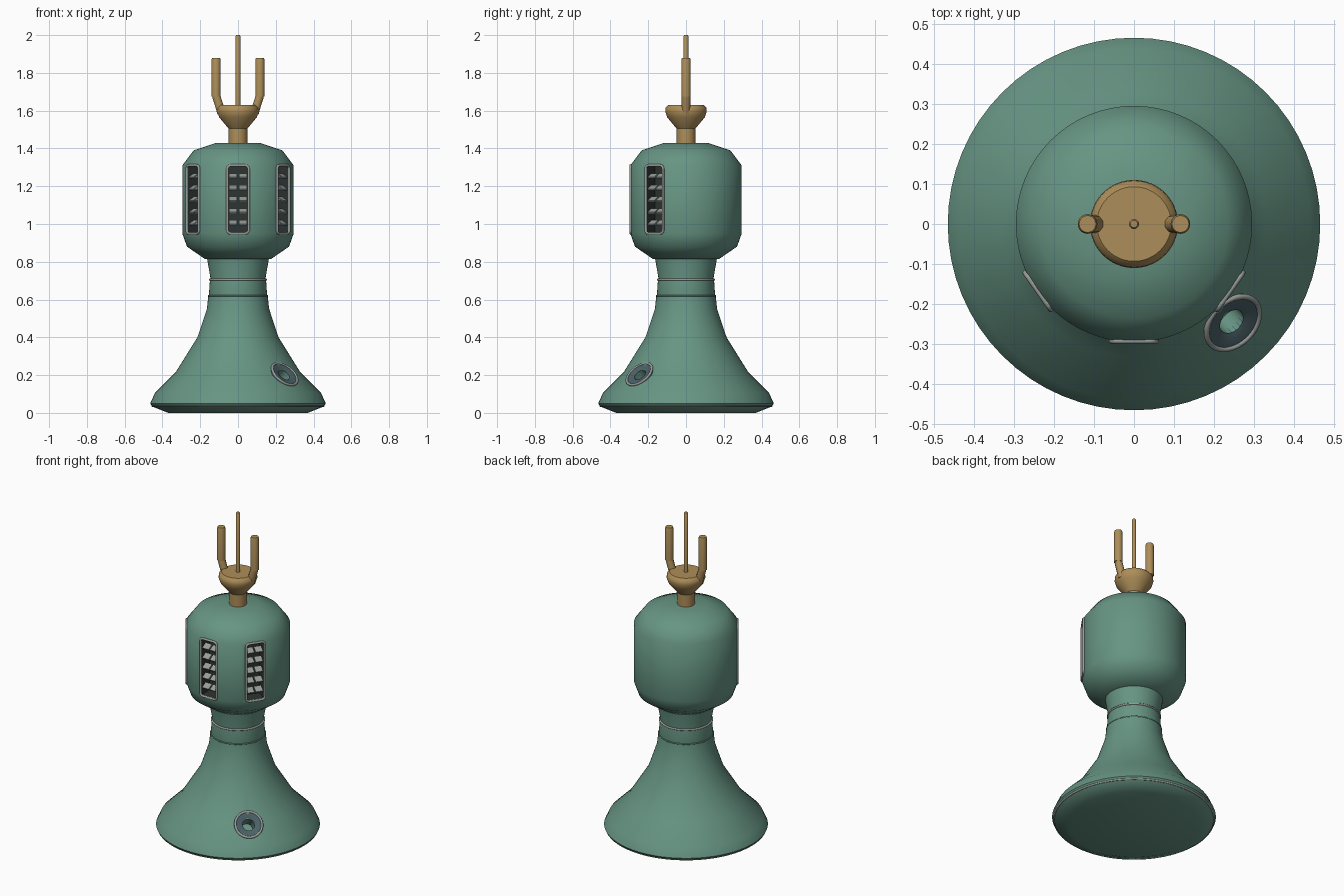
import bpy, bmesh
from math import radians, pi, cos, sin
from mathutils import Matrix, Vector

old = bpy.data.objects.get("Cube")
if old:
    bpy.data.objects.remove(old, do_unlink=True)


def material(name, rgb):
    m = bpy.data.materials.new(name)
    m.use_nodes = True
    m.diffuse_color = (*rgb, 1)
    bsdf = next(n for n in m.node_tree.nodes if n.type == 'BSDF_PRINCIPLED')
    bsdf.inputs["Base Color"].default_value = (*rgb, 1)
    return m


GREEN = material("sea green", (0.135, 0.30, 0.23))
BRASS = material("brass", (0.42, 0.27, 0.10))
SILVER = material("silver grey", (0.32, 0.34, 0.32))
SLATE = material("slate", (0.07, 0.12, 0.135))
DARK = material("dark interior", (0.025, 0.035, 0.032))


def link(name, data, mat, matrix=Matrix()):
    ob = bpy.data.objects.new(name, data)
    data.materials.append(mat)
    bpy.context.collection.objects.link(ob)
    ob.matrix_world = matrix
    return ob


def activate(ob):
    bpy.ops.object.select_all(action='DESELECT')
    ob.select_set(True)
    bpy.context.view_layer.objects.active = ob


def smooth(ob, angle=40):
    activate(ob)
    bpy.ops.object.shade_smooth_by_angle(angle=radians(angle))
    return ob


def lathe(name, profile, mat, matrix=Matrix(), steps=64, closed=False):
    """Spin a (radius, height) profile around the local z axis."""
    bm = bmesh.new()
    vs = [bm.verts.new((r, 0, z)) for r, z in profile]
    pairs = list(zip(vs, vs[1:])) + ([(vs[-1], vs[0])] if closed else [])
    edges = [bm.edges.new(p) for p in pairs]
    bmesh.ops.spin(bm, geom=vs + edges, cent=(0, 0, 0), axis=(0, 0, 1),
                   angle=2 * pi, steps=steps, use_duplicate=False)
    bmesh.ops.remove_doubles(bm, verts=bm.verts[:], dist=1e-4)
    bmesh.ops.recalc_face_normals(bm, faces=bm.faces[:])
    me = bpy.data.meshes.new(name)
    bm.to_mesh(me)
    bm.free()
    return smooth(link(name, me, mat, matrix))


def ring(name, radius, thick, mat, matrix):
    loop = [(radius + thick * cos(a * pi / 5), thick * sin(a * pi / 5)) for a in range(10)]
    return lathe(name, loop, mat, matrix, closed=True)


def box(name, size, mat, matrix):
    bm = bmesh.new()
    bmesh.ops.create_cube(bm, size=1, matrix=Matrix.Diagonal((*size, 1)))
    me = bpy.data.meshes.new(name)
    bm.to_mesh(me)
    bm.free()
    return link(name, me, mat, matrix)


def tube(name, points, radius, mat, matrix=Matrix(), cyclic=False):
    cu = bpy.data.curves.new(name, 'CURVE')
    cu.dimensions = '3D'
    cu.bevel_depth, cu.bevel_resolution, cu.use_fill_caps = radius, 3, True
    sp = cu.splines.new('POLY')
    sp.points.add(len(points) - 1)
    for p, co in zip(sp.points, points):
        p.co = (*co, 1)
    sp.use_cyclic_u = cyclic
    ob = link(name, cu, mat, matrix)
    activate(ob)
    bpy.ops.object.convert(target='MESH')
    return smooth(bpy.context.object)


def cut(ob, cutter):
    cutter.hide_render = True
    mod = ob.modifiers.new("opening", 'BOOLEAN')
    mod.operation, mod.solver, mod.object = 'DIFFERENCE', 'EXACT', cutter
    mod.material_mode = 'TRANSFER'
    activate(ob)
    bpy.ops.object.modifier_apply(modifier=mod.name)
    bpy.data.objects.remove(cutter, do_unlink=True)


up = lambda z: Matrix.Translation((0, 0, z))

# Flared base, collar and neck
base = lathe("flared_base", [(0, 0), (0.37, 0), (0.455, 0.034), (0.465, 0.05), (0.44, 0.105),
                             (0.33, 0.215), (0.215, 0.4), (0.165, 0.55), (0.157, 0.62),
                             (0, 0.62)], GREEN)
lathe("collar", [(0, 0.61), (0.152, 0.61), (0.154, 0.625), (0.149, 0.7), (0, 0.7)], GREEN)
lathe("neck", [(0, 0.69), (0.145, 0.69), (0.146, 0.715), (0.165, 0.825), (0, 0.825)], GREEN)
ring("base_rim", 0.453, 0.006, SILVER, up(0.038))
ring("collar_seam", 0.155, 0.004, GREEN, up(0.62))
ring("neck_ring", 0.148, 0.006, SILVER, up(0.706))

# Round port on the base
aim = Vector((cos(radians(43)) * sin(pi / 4), -cos(radians(43)) * cos(pi / 4), sin(radians(43))))
port = Matrix.Translation((0.247, -0.247, 0.205)) @ aim.to_track_quat('Z', 'Y').to_matrix().to_4x4()
cut(base, lathe("port_cutter", [(0, -0.09), (0.034, -0.09), (0.034, 0.05), (0, 0.05)],
                GREEN, port, 32))
smooth(base)
lathe("port_plate", [(0.034, -0.025), (0.077, -0.025), (0.077, 0.002), (0.05, 0), (0.034, -0.006)],
      SLATE, port, 48, closed=True)
ring("port_rim", 0.077, 0.007, SILVER, port)

# Head with three louvred windows
head = lathe("head", [(0, 0.815), (0.175, 0.815), (0.27, 0.88), (0.295, 0.95), (0.295, 1.31),
                      (0.235, 1.39), (0.115, 1.43), (0, 1.43)], GREEN)
HALF_W, HALF_H, CORNER = 0.056, 0.18, 0.018
frame = []
for quarter, (sx, sz) in enumerate([(1, 1), (-1, 1), (-1, -1), (1, -1)]):
    for k in range(5):
        a = (quarter + k / 4) * pi / 2
        frame.append((sx * (HALF_W - CORNER) + CORNER * cos(a), 0,
                      sz * (HALF_H - CORNER) + CORNER * sin(a)))
for side, angle in (("right", -55), ("front", 0), ("left", 55)):
    turn = Matrix.Rotation(radians(angle), 4, 'Z') @ up(1.13)
    place = lambda x, y, z: turn @ Matrix.Translation((x, y, z))
    cut(head, box("window_cutter", (0.104, 0.16, 0.352), DARK, place(0, -0.29, 0)))
    tube(side + "_window_frame", frame, 0.007, SILVER, place(0, -0.292, 0), cyclic=True)
    for i in range(5):
        for s in (-1, 1):
            tilt = Matrix.Rotation(radians(30), 4, 'X')
            box(side + "_window_slat", (0.044, 0.04, 0.01), SILVER,
                place(s * 0.026, -0.266, (i - 2) * 0.062) @ tilt)
smooth(head)

# Brass finial: stem, cup, centre rod and two prongs
lathe("finial_stem", [(0, 1.42), (0.05, 1.42), (0.05, 1.52), (0, 1.52)], BRASS, steps=32)
lathe("finial_cup", [(0, 1.505), (0.05, 1.505), (0.1, 1.565), (0.11, 1.595), (0.108, 1.615),
                     (0.093, 1.63), (0, 1.63)], BRASS, steps=48)
lathe("centre_rod", [(0, 1.62), (0.0125, 1.62), (0.0125, 1.995), (0.009, 2.0), (0, 2.0)],
      BRASS, steps=16)
for side, s in (("left", 1), ("right", -1)):
    tube(side + "_prong_foot", [(s * 0.088, 0, 1.585), (s * 0.094, 0, 1.61), (s * 0.113, 0, 1.67),
                                (s * 0.116, 0, 1.69)], 0.023, BRASS)
    lathe(side + "_prong", [(0, 1.675), (0.0245, 1.675), (0.0245, 1.868), (0.021, 1.88), (0, 1.88)],
          BRASS, Matrix.Translation((s * 0.116, 0, 0)), 24)
